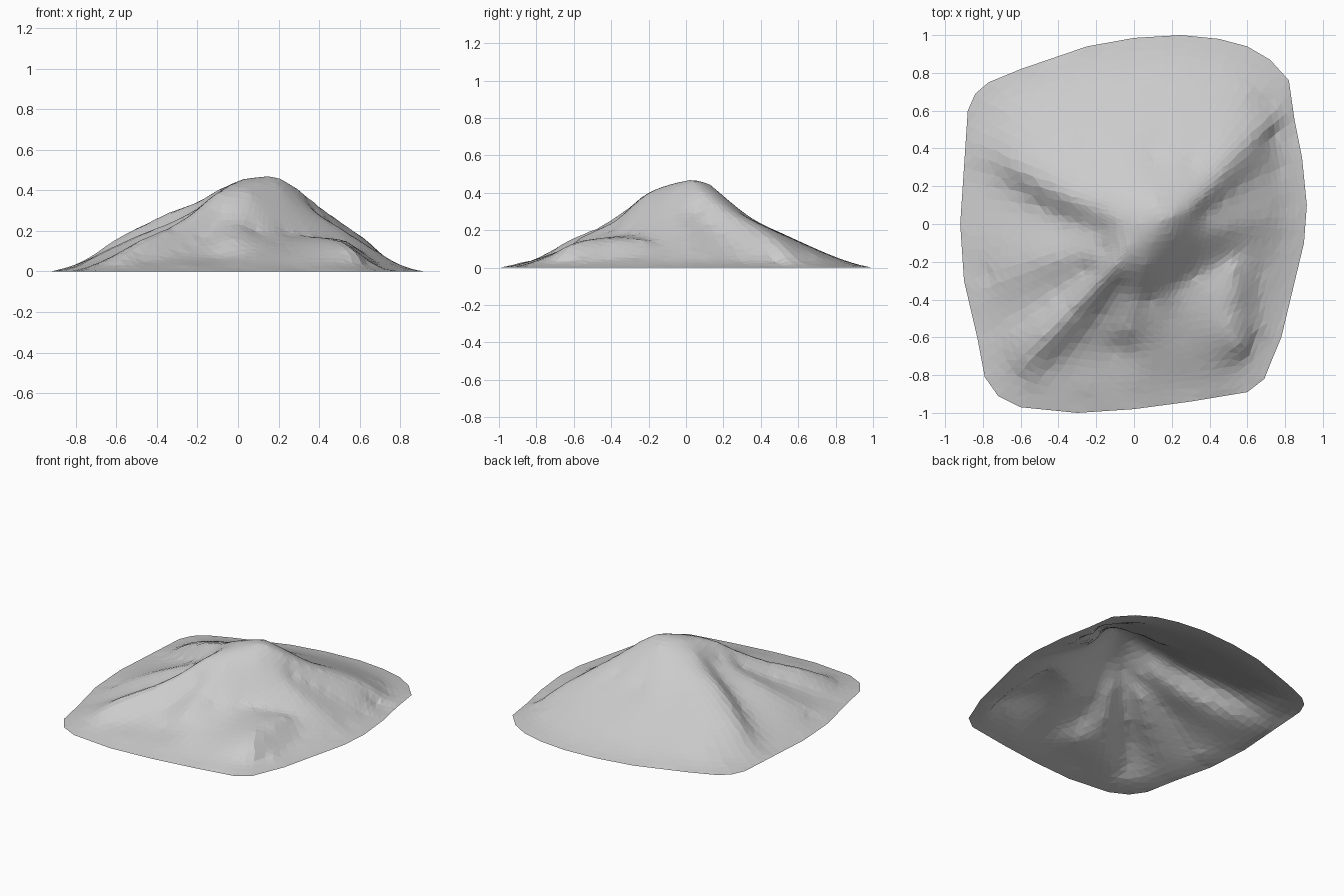
import bpy
import bmesh
import math
import random

random.seed(4)
default_cube = bpy.data.objects.get("Cube")
if default_cube:
    bpy.data.objects.remove(default_cube, do_unlink=True)

# Foot of the mountain, seen from above
outline = [
    (.25, 1), (.45, .98), (.6, .94), (.72, .87), (.82, .76), (.85, .55),
    (.89, .35), (.915, .1), (.9, -.1), (.84, -.35), (.78, -.6), (.73, -.72),
    (.69, -.82), (.6, -.89), (.3, -.94), (0, -.98), (-.3, -1), (-.6, -.97),
    (-.72, -.91), (-.79, -.81), (-.83, -.6), (-.9, -.3), (-.92, 0),
    (-.9, .3), (-.88, .6), (-.84, .69), (-.77, .75), (-.6, .82),
    (-.25, .94), (0, .985),
]
heights = {}


def add_point(x, y, z):
    heights[(round(x, 3), round(y, 3))] = z


def add_line(*points):
    """Record a crest or valley line, with a midpoint on each stretch."""
    for start, end in zip(points, points[1:]):
        add_point(*start)
        add_point(*[(a + b) / 2 for a, b in zip(start, end)])
    add_point(*points[-1])


# Summit crest running into the left and right ridges
summit = (.15, .02, .468)
saddle = (.03, 0, .455)
add_line(summit, saddle, (-.1, .03, .4), (-.2, .07, .34), (-.35, .13, .285),
         (-.5, .2, .21), (-.62, .29, .15), (-.72, .38, .075))
add_line(summit, (.21, .04, .456), (.31, .08, .395), (.42, .2, .305),
         (.52, .32, .235), (.62, .43, .165), (.71, .52, .09))

# Front and side spurs
add_line(saddle, (-.04, -.12, .425), (-.1, -.22, .385), (-.19, -.32, .31),
         (-.3, -.43, .235), (-.45, -.59, .168), (-.57, -.74, .08))
add_line((.1, -.1, .435), (.06, -.22, .38), (.03, -.36, .26),
         (-.04, -.56, .165))
add_line((.2, -.06, .42), (.35, -.06, .3), (.5, -.02, .215),
         (.7, .04, .09))
add_line((.35, -.32, .172), (.44, -.42, .162), (.52, -.53, .145),
         (.57, -.65, .105))
add_line((-.16, -.13, .33), (-.3, -.17, .255), (-.5, -.2, .175),
         (-.72, -.28, .07))

# Gullies between them
add_line((-.2, -.03, .3), (-.4, .04, .19), (-.6, .16, .105), (-.72, .24, .06))
add_line((-.25, -.25, .245), (-.4, -.36, .16), (-.6, -.5, .075))
add_line((-.09, -.34, .265), (-.17, -.48, .16), (-.3, -.63, .095),
         (-.45, -.76, .05))
add_line((.08, -.4, .2), (.2, -.5, .14), (.3, -.7, .075))
add_line((.24, -.32, .185), (.41, -.23, .165), (.56, -.14, .13))
add_line((.38, .06, .29), (.55, .19, .175), (.7, .3, .08))

# Broken right flank and front step
add_line((.53, -.24, .15), (.54, -.38, .145))
add_line((.67, -.25, .055), (.66, -.42, .045), (.65, -.58, .045))
add_line((-.1, -.66, .07), (.08, -.72, .075))

# Broad back slope
add_line((.12, .13, .443), (.14, .22, .365), (.1, .36, .25), (.05, .5, .19),
         (0, .65, .118), (0, .78, .057))
add_line((-.2, .28, .27), (-.4, .47, .155), (-.6, .62, .057))
add_line((.3, .33, .265), (.42, .52, .175), (.6, .71, .062))

# Low flaring skirt and foot
for x, y in outline:
    for scale, z in ((1, 0), (.93, .013), (.86, .034)):
        add_point(x * scale, y * scale, z)


def solve(matrix, values):
    """Gaussian elimination with pivoting."""
    rows = [row + [v] for row, v in zip(matrix, values)]
    n = len(rows)
    for i in range(n):
        best = max(range(i, n), key=lambda r: abs(rows[r][i]))
        rows[i], rows[best] = rows[best], rows[i]
        pivot = rows[i]
        for r in range(i + 1, n):
            factor = rows[r][i] / pivot[i]
            if factor:
                rows[r][i:] = [a - factor * b
                               for a, b in zip(rows[r][i:], pivot[i:])]
    result = [0.0] * n
    for i in reversed(range(n)):
        known = sum(rows[i][j] * result[j] for j in range(i + 1, n))
        result[i] = (rows[i][n] - known) / rows[i][i]
    return result


sites = list(heights)
weights = solve([[math.dist(a, b) for b in sites] for a in sites],
                list(heights.values()))


def height_at(x, y):
    total = sum(w * math.dist((x, y), s) for w, s in zip(weights, sites))
    return max(total, .001)


# Mountain surface: rings shrinking from the foot to the summit, open below
rim = []
for (ax, ay), (bx, by) in zip(outline, outline[1:] + outline[:1]):
    steps = max(1, round(math.dist((ax, ay), (bx, by)) / .075))
    for k in range(steps):
        rim.append((ax + (bx - ax) * k / steps, ay + (by - ay) * k / steps))

bm = bmesh.new()
ring_count = 26
centre_x, centre_y = summit[:2]
rings = []
for r in range(ring_count):
    t = 1 - r / ring_count
    ring = []
    for x, y in rim:
        wobble = 0 if r == 0 else .008 * t
        px = centre_x + (x - centre_x) * t + random.uniform(-wobble, wobble)
        py = centre_y + (y - centre_y) * t + random.uniform(-wobble, wobble)
        ring.append(bm.verts.new((px, py, height_at(px, py) if r else 0)))
    rings.append(ring)
top = bm.verts.new(summit)
count = len(rim)
for i in range(count):
    j = (i + 1) % count
    for outer, inner in zip(rings, rings[1:]):
        bm.faces.new((outer[j], outer[i], inner[i], inner[j]))
    bm.faces.new((rings[-1][j], rings[-1][i], top))
bmesh.ops.triangulate(bm, faces=bm.faces[:], quad_method='SHORT_EDGE')
bm.normal_update()
if sum(f.normal.z for f in bm.faces) < 0:
    bmesh.ops.reverse_faces(bm, faces=bm.faces[:])

mesh = bpy.data.meshes.new("mountain")
bm.to_mesh(mesh)
bm.free()
mountain = bpy.data.objects.new("mountain", mesh)
bpy.context.collection.objects.link(mountain)

# Plain grey rock
rock = bpy.data.materials.new("grey rock")
rock.use_nodes = True
grey = (.6, .6, .6, 1)
rock.diffuse_color = grey
rock.node_tree.nodes["Principled BSDF"].inputs["Base Color"].default_value = grey
mesh.materials.append(rock)
